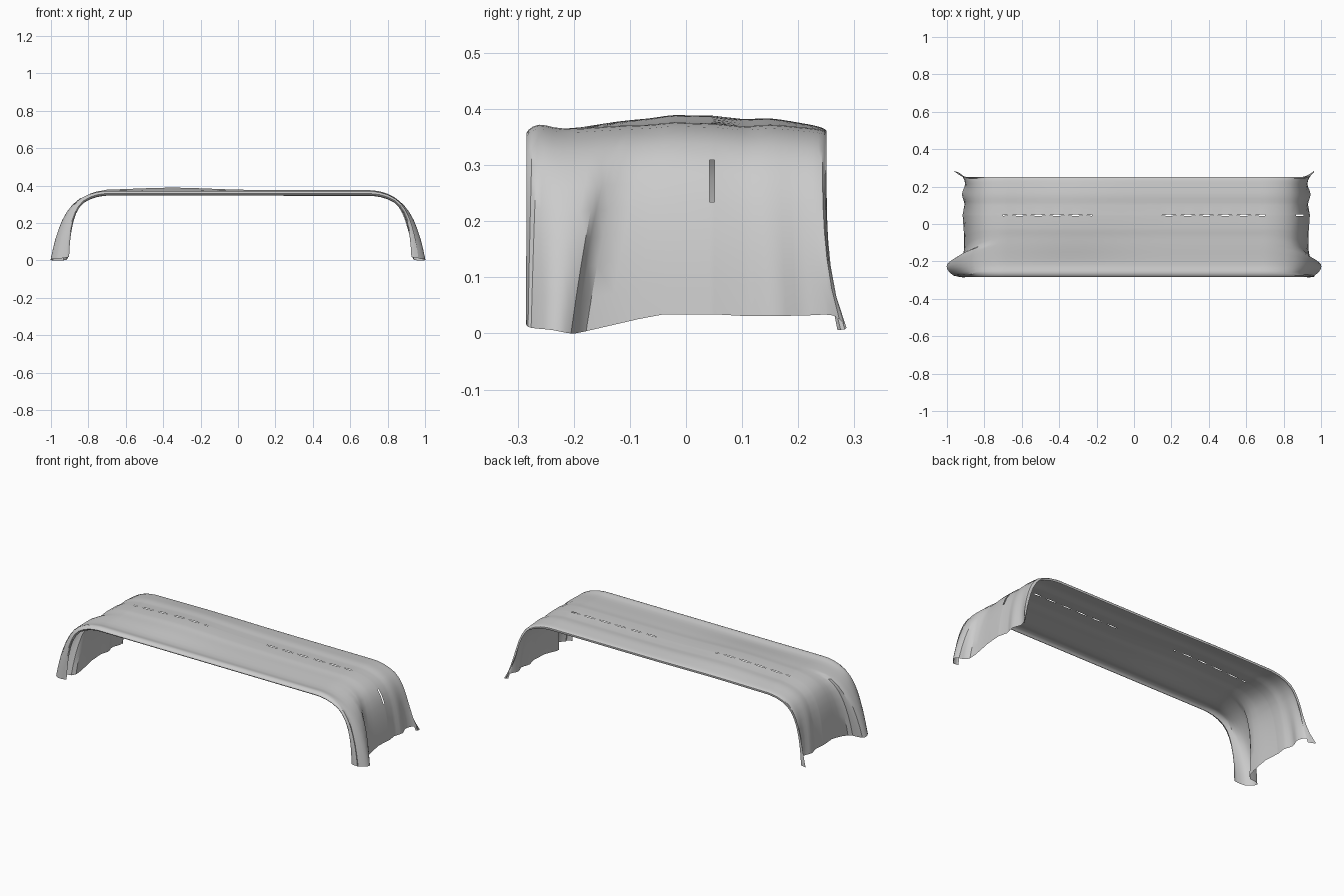
import bpy, bmesh, math

cube = bpy.data.objects.get("Cube")
if cube:
    bpy.data.objects.remove(cube, do_unlink=True)

# One cloth colour
cloth = bpy.data.materials.new("grey cloth")
cloth.use_nodes = True
GREY = (0.6, 0.6, 0.6, 1.0)
cloth.diffuse_color = GREY
cloth.node_tree.nodes["Principled BSDF"].inputs["Base Color"].default_value = GREY

# Stations from front to back:
# (y on top, z on top, hem x, hem y, hem z, exponent of the flare)
STATIONS = [
    (-0.270, 0.347, 0.915, -0.283, 0.018, 1.0),   # rolled front lip
    (-0.284, 0.358, 0.930, -0.285, 0.016, 0.8),
    (-0.262, 0.372, 0.965, -0.276, 0.010, 0.7),   # front pleat
    (-0.215, 0.365, 1.000, -0.238, 0.006, 0.6),
    (-0.120, 0.370, 0.990, -0.205, 0.000, 0.6),   # crest of pleat
    (-0.065, 0.372, 0.928, -0.178, 0.004, 0.5),   # valley behind it
    (-0.020, 0.376, 0.922, -0.040, 0.034, 1.0),
    (0.042, 0.374, 0.928, 0.042, 0.034, 1.0),     # seam
    (0.051, 0.374, 0.928, 0.051, 0.034, 1.0),
    (0.100, 0.369, 0.918, 0.105, 0.031, 1.0),
    (0.150, 0.372, 0.932, 0.160, 0.031, 1.5),
    (0.200, 0.368, 0.915, 0.215, 0.032, 2.0),
    (0.236, 0.364, 0.935, 0.262, 0.032, 3.0),
    (0.250, 0.358, 0.968, 0.286, 0.010, 4.0),     # back corner tail
    (0.248, 0.346, 0.940, 0.270, 0.006, 4.0),     # rolled back lip
]
SEAM = 7
SUB = 3

# Shoulder and side wall: (sideways fraction, drop fraction)
WALL = [(0.10, 0.005), (0.25, 0.02), (0.42, 0.055), (0.58, 0.11), (0.70, 0.19),
        (0.79, 0.29), (0.86, 0.41), (0.91, 0.54), (0.95, 0.68), (0.98, 0.84), (1, 1)]
FLAT = 0.70
TOP_COLS = 56


def blend(a, b, c, d, t):
    """Smooth curve through b and c."""
    return tuple(0.5 * (2 * q + (r - p) * t + (2 * p - 5 * q + 4 * r - s) * t * t
                        + (3 * q - p - 3 * r + s) * t ** 3)
                 for p, q, r, s in zip(a, b, c, d))


def station_rows():
    rows, seam_row = [], 0
    last = len(STATIONS) - 1
    for i in range(last):
        if i == SEAM:
            seam_row = len(rows)
        if i in (SEAM - 1, SEAM, SEAM + 1):
            rows.append(STATIONS[i])
            continue
        a, d = STATIONS[max(i - 1, 0)], STATIONS[min(i + 2, last)]
        for k in range(SUB):
            rows.append(blend(a, STATIONS[i], STATIONS[i + 1], d, k / SUB))
    rows.append(STATIONS[last])
    return rows, seam_row


def top_lift(x, y):
    """Soft swell, higher towards one end, fading at the long edges."""
    across = max(0.0, 1 - (abs(y - 0.04) / 0.24) ** 2)
    return 0.014 * across * math.exp(-((x + 0.35) / 0.28) ** 2)


def wall_point(row, side, sx, t):
    y, z, hx, hy, hz, p = row
    flare = max(t, 0.0) ** p
    x = FLAT + (0.925 - FLAT) * sx + (hx - 0.925) * flare
    skew = 0.012 * sx if hx < 0.96 else 0.0
    return (side * x + skew, y + (hy - y) * flare, max(0.0, z - (z - hz) * t))


def build_cover():
    rows, seam_row = station_rows()
    bm = bmesh.new()
    grid = []
    for row in rows:
        pts = [wall_point(row, -1, sx, t) for sx, t in reversed(WALL)]
        for i in range(TOP_COLS + 1):
            x = FLAT * (2 * i / TOP_COLS - 1)
            pts.append((x, row[0], row[1] + top_lift(x, row[0])))
        pts += [wall_point(row, 1, sx, t) for sx, t in WALL]
        grid.append([bm.verts.new(p) for p in pts])

    for r in range(len(grid) - 1):
        for c in range(len(grid[r]) - 1):
            quad = (grid[r][c], grid[r][c + 1], grid[r + 1][c + 1], grid[r + 1][c])
            mid = sum((v.co for v in quad), quad[0].co * 0) / 4
            # Open stitches along the seam
            if r == seam_row:
                on_top = -0.70 < mid.x < -0.22 or 0.16 < mid.x < 0.70
                on_side = mid.x > 0.8 and 0.24 < mid.z < 0.31
                if (on_top and c % 4 != 0) or on_side:
                    continue
            bm.faces.new(quad)
    # Pinch the ends of each stitch opening
    for c in range(len(WALL), len(WALL) + TOP_COLS):
        a, b = grid[seam_row][c], grid[seam_row + 1][c]
        squeeze = 0.45 if c % 4 in (0, 1) else 0.15
        a.co.y, b.co.y = a.co.y + 0.009 * squeeze, b.co.y - 0.009 * squeeze
    bmesh.ops.recalc_face_normals(bm, faces=bm.faces)
    if sum(f.normal.z * f.calc_area() for f in bm.faces) < 0:
        bmesh.ops.reverse_faces(bm, faces=bm.faces)
    mesh = bpy.data.meshes.new("draped_cover")
    bm.to_mesh(mesh)
    bm.free()
    mesh.materials.append(cloth)
    obj = bpy.data.objects.new("draped_cover", mesh)
    bpy.context.collection.objects.link(obj)
    return obj


cover = build_cover()
bpy.ops.object.select_all(action='DESELECT')
cover.select_set(True)
bpy.context.view_layer.objects.active = cover
bpy.ops.object.shade_smooth_by_angle(angle=math.radians(35))
